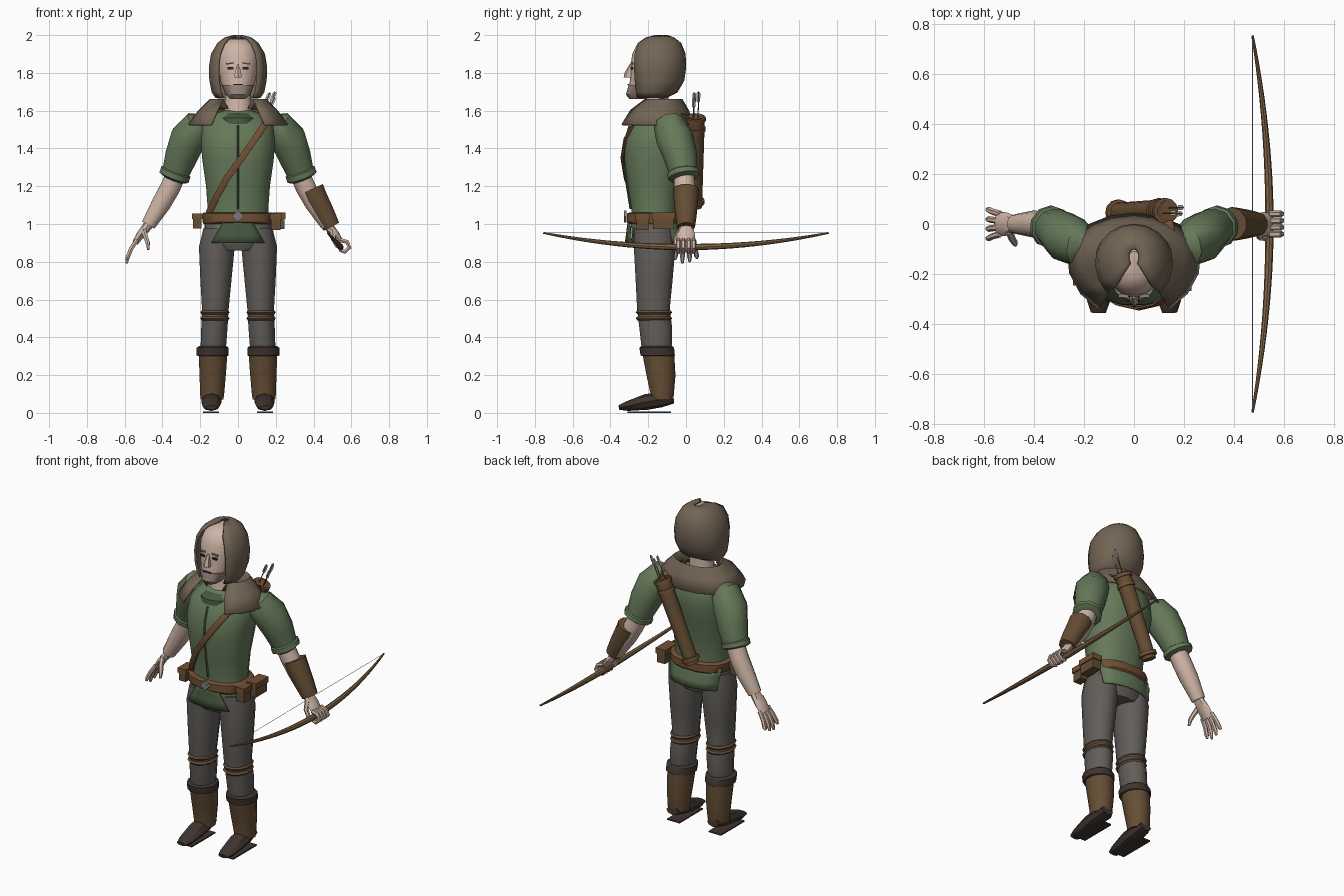
import bpy, bmesh, math
from math import sin, cos, pi, radians
from mathutils import Vector as V

COL = dict(green=(.13, .19, .10), dgreen=(.06, .10, .05), grey=(.12, .11, .10), brown=(.13, .075, .035),
           dbrown=(.05, .035, .028), hood=(.17, .13, .09), skin=(.62, .46, .38), wood=(.22, .13, .06),
           beard=(.30, .23, .19), dark=(.02, .02, .02), metal=(.2, .2, .2), white=(.6, .6, .58), belt=(.17, .08, .035))
MATS = {}


def finish(name, bm, col, thick=0):
    bmesh.ops.remove_doubles(bm, verts=bm.verts, dist=1e-5)
    bmesh.ops.recalc_face_normals(bm, faces=bm.faces)
    me = bpy.data.meshes.new(name)
    bm.to_mesh(me)
    bm.free()
    ob = bpy.data.objects.new(name, me)
    bpy.context.collection.objects.link(ob)
    if col not in MATS:
        MATS[col] = bpy.data.materials.new(col)
        MATS[col].diffuse_color = (*COL[col], 1)
    me.materials.append(MATS[col])
    if thick:
        m = ob.modifiers.new("thickness", 'SOLIDIFY')
        m.thickness, m.offset = thick, 0
    bpy.ops.object.select_all(action='DESELECT')
    ob.select_set(True)
    bpy.context.view_layer.objects.active = ob
    bpy.ops.object.shade_smooth_by_angle(angle=radians(40))
    return ob


def skin_rings(name, rings, col, closed=True, caps=True, thick=0):
    """Bridge a list of equally long point rings into a surface."""
    bm = bmesh.new()
    vs = [[bm.verts.new(p) for p in r] for r in rings]
    n = len(rings[0])
    for a, b in zip(vs, vs[1:]):
        for i in range(n if closed else n - 1):
            j = (i + 1) % n
            bm.faces.new((a[i], a[j], b[j], b[i]))
    if closed and caps:
        bm.faces.new(vs[0])
        bm.faces.new(vs[-1])
    return finish(name, bm, col, thick)


def loft(name, rows, col, sides=12, p=1.0, caps=True):
    """Horizontal rings: (z, centre x, half width, front y, back y)."""
    def f(v): return math.copysign(abs(v) ** p, v)
    rings = []
    for z, xc, rx, y0, y1 in rows:
        a = [2 * pi * (i + .5) / sides for i in range(sides)]
        rings.append([(xc + rx * f(cos(t)), (y0 + y1) / 2 + (y1 - y0) / 2 * f(sin(t)), z) for t in a])
    return skin_rings(name, rings, col, caps=caps)


def tube(name, pts, radii, col, sides=10, ref=(0, 1, 0)):
    """Rings along a path; each radius is a number or (along ref, across)."""
    pts = [V(p) for p in pts]
    rings = []
    for i, c in enumerate(pts):
        t = (pts[min(i + 1, len(pts) - 1)] - pts[max(i - 1, 0)]).normalized()
        n = V(ref)
        n = (n - t * n.dot(t)).normalized()
        b = t.cross(n)
        r = radii[i] if isinstance(radii, list) else radii
        ra, rb = r if isinstance(r, tuple) else (r, r)
        rings.append([c + n * ra * cos(2 * pi * k / sides) + b * rb * sin(2 * pi * k / sides) for k in range(sides)])
    return skin_rings(name, rings, col, sides > 2)


def shell(name, rows, spread, col, n=14, thick=.012):
    """Open-fronted wrap: (z, half width, centre y, front depth, back depth)."""
    rings = []
    for z, rx, yc, rf, rb in rows:
        a = [radians(spread) * (2 * i / n - 1) for i in range(n + 1)]
        rings.append([(rx * sin(t), yc + (rb if cos(t) > 0 else rf) * cos(t), z) for t in a])
    return skin_rings(name, rings, col, closed=False, thick=thick)


def box(name, c, s, col, roll=0):
    bm = bmesh.new()
    bmesh.ops.create_cube(bm, size=1)
    bmesh.ops.scale(bm, vec=s, verts=bm.verts)
    ob = finish(name, bm, col)
    ob.location = c
    ob.rotation_euler.y = roll
    return ob


# Head, face and beard
loft("head", [(1.665, 0, .045, -.295, -.19), (1.69, 0, .07, -.31, -.13), (1.75, 0, .093, -.298, -.1),
              (1.82, 0, .105, -.295, -.08), (1.9, 0, .106, -.285, -.08), (1.95, 0, .088, -.26, -.09),
              (1.98, 0, .045, -.215, -.11)], "skin", 14)
loft("beard", [(1.662, 0, .04, -.30, -.2), (1.685, 0, .068, -.318, -.16), (1.735, 0, .085, -.304, -.18)], "beard", 14)
loft("neck", [(1.52, 0, .085, -.24, -.08), (1.6, 0, .075, -.225, -.09), (1.7, 0, .07, -.215, -.09)], "skin")
loft("nose", [(1.775, 0, .022, -.33, -.28), (1.795, 0, .02, -.328, -.28), (1.845, 0, .008, -.3, -.28)], "skin", 6)
box("mouth", (0, -.305, 1.738), (.05, .008, .006), "dark")
for s in (-1, 1):
    box("eye", (s * .04, -.287, 1.825), (.03, .012, .012), "dark")
    box("eyebrow", (s * .042, -.287, 1.85), (.04, .014, .007), "beard", s * .12)

# Hood and shoulder cowl
shell("hood", [(1.67, .115, -.17, .12, .06), (1.70, .135, -.16, .14, .11), (1.76, .147, -.15, .165, .135),
               (1.83, .15, -.15, .17, .145), (1.9, .138, -.15, .165, .142), (1.955, .105, -.145, .15, .115),
               (1.982, .07, -.14, .1, .075), (1.995, .02, -.13, .04, .03)], 136, "hood")
shell("cowl", [(1.61, .1, -.15, .09, .07), (1.655, .15, -.12, .12, .1), (1.6, .205, -.13, .19, .14),
               (1.525, .265, -.13, .245, .17)], 148, "hood")

# Tunic
loft("tunic_body", [(.98, 0, .17, -.295, -.045), (1.08, 0, .163, -.29, -.045), (1.2, 0, .172, -.31, -.03),
                    (1.34, 0, .192, -.328, 0), (1.43, 0, .2, -.325, .018), (1.52, 0, .19, -.295, .012),
                    (1.58, 0, .14, -.25, -.02), (1.6, 0, .08, -.22, -.06)], "green", 16, .85)
loft("collar", [(1.53, 0, .11, -.295, -.05), (1.56, 0, .115, -.29, -.04), (1.585, 0, .10, -.255, -.05)], "dgreen", 14)
tube("front_seam", [(0, -.293, 1.08), (0, -.312, 1.2), (0, -.33, 1.34), (0, -.327, 1.43), (0, -.298, 1.52)],
     .006, "dgreen", 4)


def flap(name, top, bottom, side, depth, z1, z0, col):
    rows = []
    for k in range(4):
        w, z = top + (bottom - top) * k / 3, z1 + (z0 - z1) * k / 3
        rows.append([(w * u, -.17 + side * (depth + .006 * k) * math.sqrt(1 - (w * u / .22) ** 2), z)
                     for u in (-1, -.6, -.2, .2, .6, 1)])
    return skin_rings(name, rows, col, closed=False, thick=.008)


flap("front_flap", .065, .14, -1, .133, 1.03, .9, "dgreen")
flap("back_flap", .18, .165, 1, .133, 1.03, .9, "green")

# Belt, buckle, pouches and chest strap
loft("belt", [(1.0, 0, .185, -.305, -.03), (1.01, 0, .192, -.315, -.02), (1.055, 0, .192, -.315, -.02),
              (1.062, 0, .182, -.3, -.03)], "belt", 16, .85)
box("buckle", (0, -.322, 1.04), (.045, .015, .045), "metal", pi / 4)
for i, (c, s) in enumerate([((.218, -.12, 1.015), (.055, .11, .085)), ((.2, -.23, 1.01), (.05, .065, .085)),
                            ((-.215, -.2, 1.015), (.045, .08, .075))]):
    box("pouch", c, s, "brown")
    box("pouch_lid", (c[0], c[1], c[2] + s[2] * .35), (s[0] + .012, s[1] + .012, s[2] * .4), "belt")
tube("chest_strap", [(-.155, -.235, 1.06), (-.12, -.28, 1.13), (-.06, -.32, 1.24), (.02, -.338, 1.35),
                     (.09, -.322, 1.45), (.15, -.27, 1.54), (.16, -.2, 1.595)], (.009, .02), "belt", 6)
tube("shoulder_strap", [(.16, -.2, 1.595), (.16, -.1, 1.61), (.14, .0, 1.57), (.12, .05, 1.5)],
     (.009, .02), "belt", 6, (0, .5, 1))

# Legs, knee wraps and boots
loft("hips", [(.86, 0, .1, -.27, -.06), (.9, 0, .185, -.285, -.05), (1.0, 0, .178, -.29, -.05),
              (1.04, 0, .16, -.28, -.06)], "grey", 14, .85)
for s in (-1, 1):
    side = "left" if s > 0 else "right"
    loft(side + "_leg", [(.3, s * .132, .065, -.23, -.08), (.36, s * .13, .07, -.24, -.072),
                         (.45, s * .125, .072, -.25, -.07), (.55, s * .12, .073, -.262, -.083),
                         (.7, s * .117, .085, -.27, -.068), (.88, s * .112, .098, -.28, -.052),
                         (.98, s * .1, .085, -.28, -.06)], "grey")
    for z in (.5, .532):
        loft(side + "_knee_wrap", [(z - .011, s * .122, .072, -.26, -.078), (z, s * .122, .081, -.27, -.07),
                                   (z + .011, s * .122, .072, -.262, -.078)], "brown")
    loft(side + "_boot", [(.07, s * .137, .062, -.19, -.065), (.1, s * .137, .066, -.19, -.062),
                          (.2, s * .134, .072, -.212, -.053), (.32, s * .132, .079, -.235, -.06)], "brown")
    loft(side + "_boot_cuff", [(.3, s * .133, .078, -.235, -.062), (.305, s * .134, .088, -.244, -.056),
                               (.345, s * .134, .088, -.25, -.06), (.355, s * .133, .072, -.24, -.07)], "dbrown")
    tube(side + "_foot", [(s * .14, -.065, .075), (s * .14, -.13, .07), (s * .14, -.21, .058),
                          (s * .142, -.31, .036), (s * .143, -.355, .028)],
         [(.025, .04), (.04, .052), (.042, .054), (.026, .046), (.012, .03)], "dbrown", 8, (0, 0, 1))
    box(side + "_sole", (s * .143, -.195, .004), (.085, .23, .008), "dbrown")

    # Sleeves and forearms
    def mx(pts): return [(s * x, y, z) for x, y, z in pts]
    tube(side + "_sleeve", mx([(.17, -.09, 1.545), (.21, -.088, 1.525), (.262, -.06, 1.455), (.3, -.03, 1.36),
                               (.337, -.01, 1.25)]), [.04, .085, .1, .09, .072], "green")
    tube(side + "_sleeve_cuff", mx([(.325, -.015, 1.285), (.329, -.014, 1.275), (.338, -.01, 1.25),
                                    (.342, -.008, 1.24)]), [.068, .086, .086, .066], "green")
    tube(side + "_forearm", mx([(.32, -.015, 1.28), (.36, -.005, 1.19), (.405, 0, 1.11), (.475, 0, .995)]),
         [.055, .056, .054, .04], "skin")
    tube(side + "_palm", mx([(.468, 0, 1.005), (.49, 0, .975), (.515, 0, .945), (.545, 0, .9)]),
         [(.03, .028), (.038, .024), (.048, .022), (.045, .016)], "skin", 8)
    # Fingers: the left hand grips the bow, the right hangs open
    for k in range(4):
        y = (k - 1.5) * .027
        if s > 0:
            path = [(.54, y, .915), (.578, y, .905), (.59, y, .875), (.565, y, .853), (.535, y, .86)]
        else:
            d = .02 * abs(k - 1.3)
            path = [(-.535, y, .915), (-.565, y * 1.2, .87), (-.582, y * 1.4, .83), (-.59, y * 1.45, .785 + d)]
        tube(side + "_finger", path, [.013] * (len(path) - 1) + [.007], "skin", 6, (0, 1, .01))
    thumb = [(.5, -.03, .965), (.505, -.052, .92), (.525, -.055, .885), (.55, -.045, .865)] if s > 0 else \
        [(-.5, -.03, .965), (-.488, -.06, .93), (-.478, -.075, .9), (-.475, -.085, .865)]
    tube(side + "_thumb", thumb, [.016, .014, .013, .007], "skin", 6)

# Bracer on the bow arm
tube("bracer", [(.39, 0, 1.185), (.41, 0, 1.14), (.46, 0, 1.05), (.495, 0, .985)], [.068, .066, .057, .048], "brown")

# Bow and string
S = [i / 12 - 1 for i in range(25)]
tube("bow", [(.475 + .068 * (1 - t * t), .755 * t, .953 - .075 * (1 - t * t)) for t in S],
     [.005 + .012 * (1 - abs(t) ** 1.5) for t in S], "wood", 8, (1, 0, 0))
tube("bow_string", [(.475, -.75, .953), (.475, .75, .953)], .0015, "white", 4, (1, 0, 0))

# Quiver with bands and arrows
A, B = V((-.075, .045, 1.09)), V((.13, .052, 1.57))
q = lambda t: A.lerp(B, t)
tube("quiver", [q(0), q(.5), q(.98), q(1), q(.95)], [.04, .044, .048, .042, .036], "brown", 12)
for t in (.06, .86, .97):
    tube("quiver_band", [q(t - .025), q(t - .02), q(t + .02), q(t + .025)], [.04, .053, .053, .04], "belt", 12)
for dx, dy, end in ((-.015, -.01, 1.26), (.012, .012, 1.27), (.02, -.012, 1.21)):
    off = V((dx, dy, 0))
    tube("arrow", [q(.7) + off, q(end) + off], .003, "wood", 5)
    for ref in ((1, 0, 0), (0, 1, 0)):
        tube("fletching", [q(end - .12) + off, q(end - .1) + off, q(end - .02) + off, q(end) + off],
             [(.002, .001), (.01, .001), (.01, .001), (.006, .001)], "white", 4, ref)
